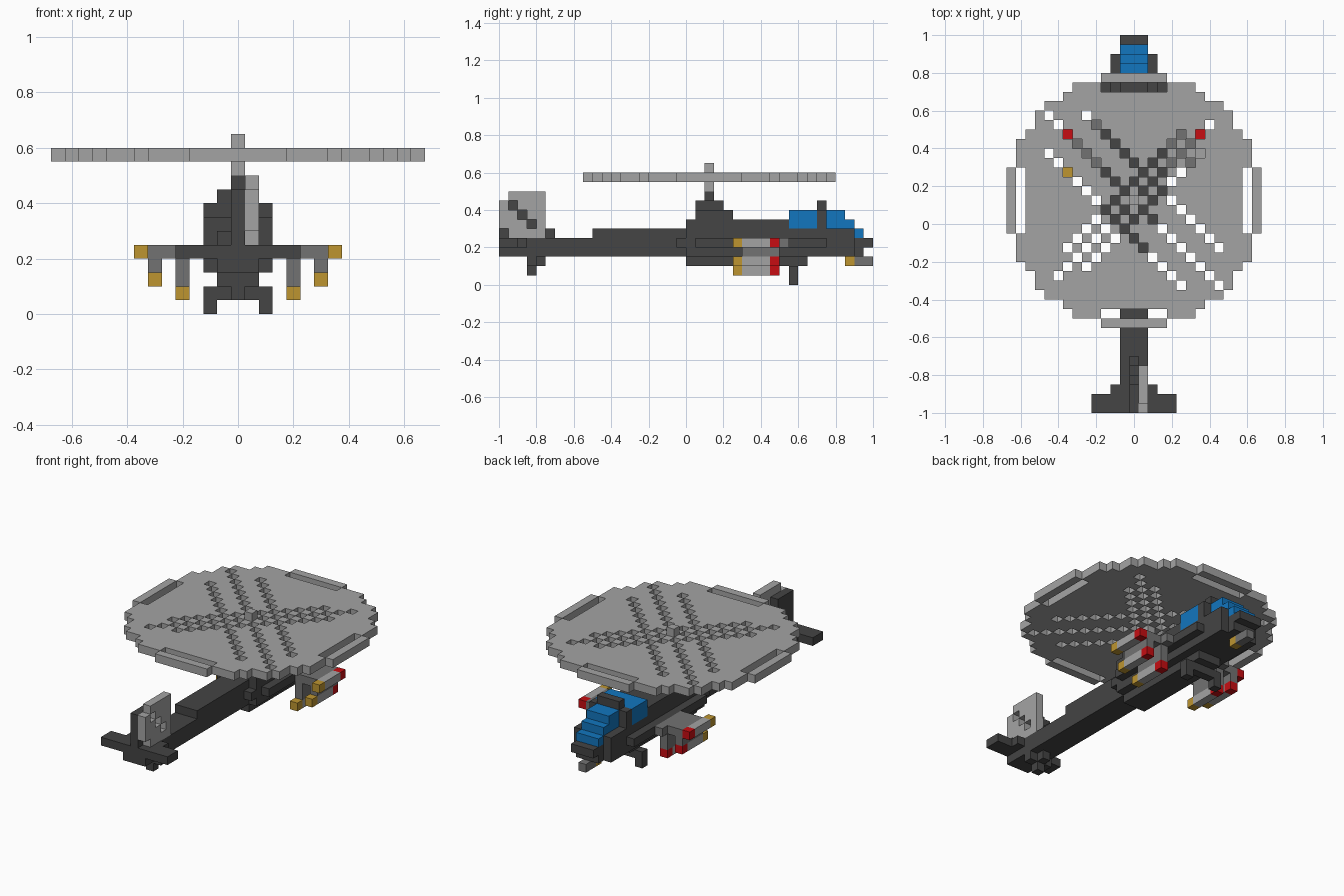
import bpy, bmesh

cube = bpy.data.objects.get("Cube")
if cube:
    bpy.data.objects.remove(cube, do_unlink=True)

U = 0.05  # size of one block


def make_material(name, rgb):
    m = bpy.data.materials.new(name)
    m.use_nodes = True
    m.diffuse_color = (*rgb, 1)
    bsdf = next(n for n in m.node_tree.nodes if n.type == 'BSDF_PRINCIPLED')
    bsdf.inputs["Base Color"].default_value = (*rgb, 1)
    bsdf.inputs["Roughness"].default_value = 0.8
    return m


MATS = {
    "dark": make_material("dark_grey", (0.058, 0.058, 0.058)),
    "mid": make_material("mid_grey", (0.17, 0.17, 0.17)),
    "light": make_material("light_grey", (0.37, 0.37, 0.37)),
    "blue": make_material("glass_blue", (0.006, 0.18, 0.52)),
    "red": make_material("red", (0.57, 0.004, 0.006)),
    "gold": make_material("gold", (0.51, 0.30, 0.03)),
}

cells = {}  # (i, j, k) -> (part, colour)


def fill(part, colour, x, y, z):
    """Fill an inclusive block range; later calls replace earlier ones."""
    for i in range(x[0], x[1] + 1):
        for j in range(y[0], y[1] + 1):
            for k in range(z[0], z[1] + 1):
                cells[i, j, k] = (part, colour)


def mid(part, colour, half, y, z):
    """Block range centred on the symmetry plane."""
    fill(part, colour, (-half, half), y, z)


def pair(part, colour, x, y, z):
    """Block range on both sides."""
    fill("left_" + part, colour, x, y, z)
    fill("right_" + part, colour, (-x[1], -x[0]), y, z)


# Fuselage, belly and tail boom
mid("tail_boom", "dark", 1, (0, 19), (3, 4))
mid("tail_boom", "dark", 1, (10, 19), (5, 5))
mid("fuselage", "dark", 2, (20, 37), (3, 5))
mid("fuselage", "dark", 2, (20, 34), (6, 6))
mid("fuselage", "dark", 2, (19, 19), (4, 4))
mid("fuselage", "dark", 1, (20, 32), (2, 2))
mid("nose", "dark", 1, (38, 38), (3, 4))
mid("nose", "dark", 1, (39, 39), (4, 4))
pair("sponson", "dark", (3, 3), (21, 34), (4, 4))

# Engine housing below the rotor
mid("engine_housing", "dark", 2, (21, 24), (7, 7))
mid("engine_housing", "dark", 1, (21, 23), (8, 8))
mid("engine_housing", "dark", 0, (22, 22), (9, 9))

# Cockpit glass and pillar
mid("cabin_window", "blue", 2, (31, 33), (6, 7))
mid("cockpit_pillar", "dark", 2, (34, 34), (6, 7))
mid("cockpit_pillar", "dark", 1, (34, 34), (8, 8))
for k, end in ((5, 38), (6, 37), (7, 36)):
    mid("windscreen", "blue", 1, (35, end), (k, k))

# Nose gun
mid("nose_gun", "gold", 0, (37, 37), (2, 2))
mid("nose_gun", "mid", 0, (38, 39), (2, 2))

# Main gear and tail wheel
mid("gear_axle", "dark", 2, (31, 31), (1, 1))
pair("wheel_leg", "dark", (2, 2), (31, 31), (0, 0))
mid("tail_wheel", "dark", 1, (3, 3), (2, 2))
mid("tail_wheel", "dark", 0, (4, 4), (2, 2))
mid("tail_wheel", "dark", 0, (3, 3), (1, 1))

# Stabiliser and fin
mid("stabiliser", "dark", 4, (0, 1), (4, 4))
mid("stabiliser", "dark", 2, (2, 2), (4, 4))
for k, end in ((5, 5), (6, 4), (7, 3), (8, 2)):
    mid("tail_fin", "dark", 0, (0, end), (k, k))

# Tail rotor plate with a diagonal slot
fill("tail_rotor", "light", (1, 1), (1, 4), (5, 9))
fill("tail_rotor", "light", (1, 1), (0, 0), (6, 8))
for n in range(3):
    del cells[1, 1 + n, 8 - n]

# Stub wings, pylons and rockets
pair("wing", "mid", (4, 6), (26, 29), (4, 4))
pair("wing", "mid", (4, 4), (30, 30), (4, 4))
pair("inner_pylon", "mid", (4, 4), (26, 29), (2, 3))
pair("outer_pylon", "mid", (6, 6), (26, 29), (3, 3))
for part, i, k in (("tip_rocket", 7, 4), ("outer_rocket", 6, 2), ("inner_rocket", 4, 1)):
    pair(part, "gold", (i, i), (25, 25), (k, k))
    pair(part, "light", (i, i), (26, 28), (k, k))
    pair(part, "red", (i, i), (29, 29), (k, k))

# Main rotor disc: row half widths by distance from the hub
half_width = [11, 11, 11, 11, 12, 12, 12, 11, 10, 10, 9, 7, 6]
for d, w in enumerate(half_width):
    for j in {22 + d, 22 - d}:
        mid("main_rotor", "light", w, (j, j), (11, 11))
for n in range(-3, 4):  # detached rim bars with a slot inside each
    for s in (-1, 1):
        cells.pop((n, 22 + 12 * s, 11), None)
        cells[n, 22 + 13 * s, 11] = ("main_rotor", "light")
        cells[13 * s, 22 + n, 11] = ("main_rotor", "light")
# Diagonal rows of holes
for i in range(-9, 10):
    for d in range(-9, 10):
        falling = i + d in (-4, 0, 4)
        rising = i - d in (-2, 0, 2) and abs(i + d) <= 16 and max(abs(i), abs(d)) <= 8
        if i - d in (-2, 2) and abs(i + d) > 12:
            rising = False
        if falling or rising:
            cells.pop((i, 22 + d, 11), None)
mid("rotor_mast", "light", 0, (22, 22), (10, 12))

# Build one mesh per part from the exposed block sides
SIDES = {
    (1, 0, 0): ((1, 0, 0), (1, 1, 0), (1, 1, 1), (1, 0, 1)),
    (-1, 0, 0): ((0, 0, 0), (0, 0, 1), (0, 1, 1), (0, 1, 0)),
    (0, 1, 0): ((0, 1, 0), (0, 1, 1), (1, 1, 1), (1, 1, 0)),
    (0, -1, 0): ((0, 0, 0), (1, 0, 0), (1, 0, 1), (0, 0, 1)),
    (0, 0, 1): ((0, 0, 1), (1, 0, 1), (1, 1, 1), (0, 1, 1)),
    (0, 0, -1): ((0, 0, 0), (0, 1, 0), (1, 1, 0), (1, 0, 0)),
}
parts = {}
for c, (part, colour) in cells.items():
    parts.setdefault(part, []).append((c, colour))

for part, blocks in parts.items():
    bm = bmesh.new()
    colours = sorted({colour for _, colour in blocks})
    for (i, j, k), colour in blocks:
        for (dx, dy, dz), corners in SIDES.items():
            if (i + dx, j + dy, k + dz) in cells:
                continue
            verts = [bm.verts.new(((i - 0.5 + a) * U, (j - 20 + b) * U, (k + c) * U))
                     for a, b, c in corners]
            bm.faces.new(verts).material_index = colours.index(colour)
    bmesh.ops.remove_doubles(bm, verts=bm.verts, dist=0.001)
    mesh = bpy.data.meshes.new(part)
    bm.to_mesh(mesh)
    bm.free()
    for colour in colours:
        mesh.materials.append(MATS[colour])
    bpy.context.scene.collection.objects.link(bpy.data.objects.new(part, mesh))
